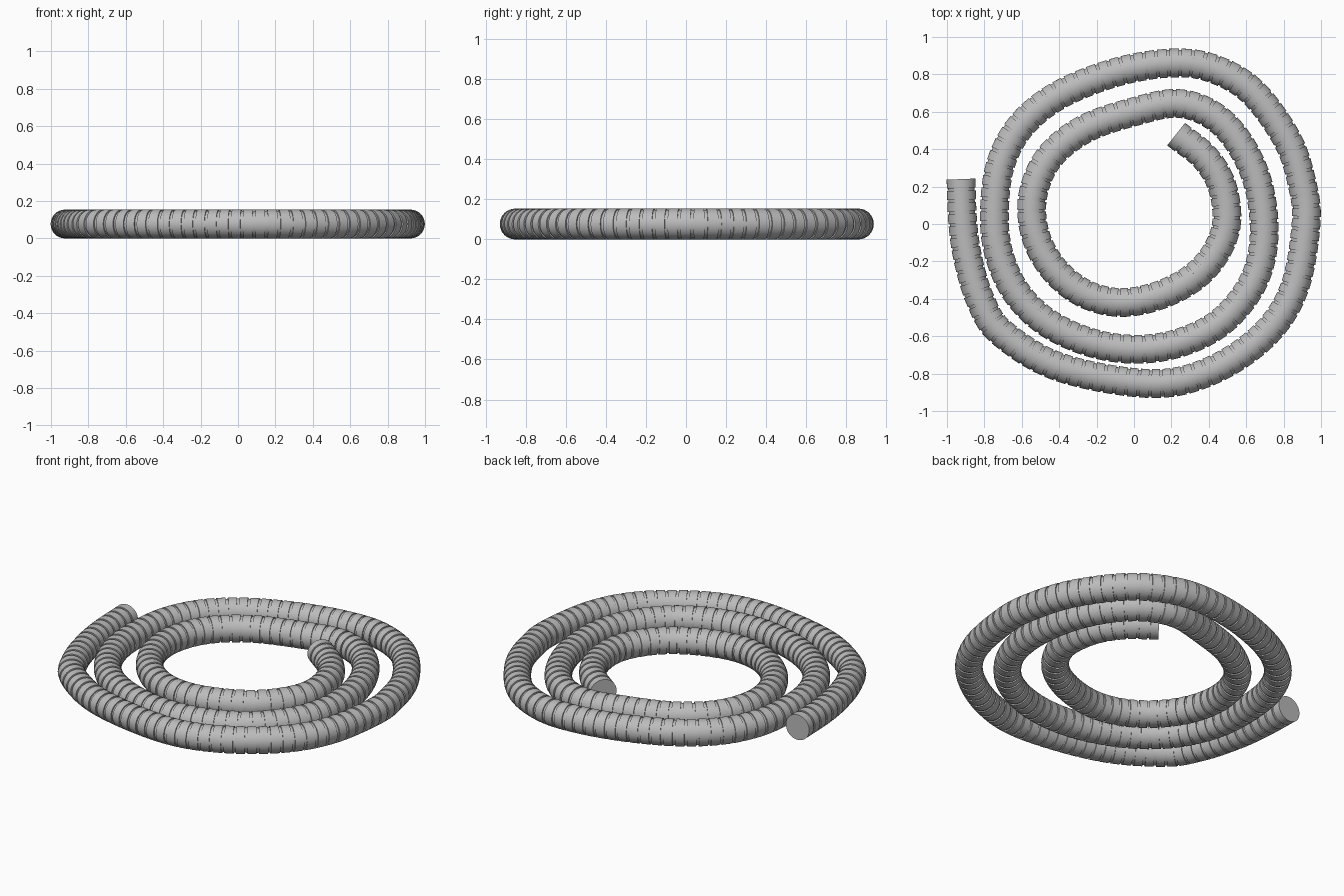
import bpy
import bmesh
import math
from mathutils import Vector

OUTER, GROOVE = 0.077, 0.070   # rib and groove radii
PITCH, BAND = 0.062, 0.048     # rib spacing and rib width
SIDES = 32

# Centreline of the coil, from the outer end to the inner end
PATH = [
    (-.925, .24), (-.915, 0), (-.885, -.2), (-.82, -.41), (-.71, -.58), (-.4, -.765), (.08, -.853),
    (.4, -.79), (.69, -.6), (.855, -.35), (.92, 0), (.9, .21), (.82, .45), (.63, .71),
    (.41, .835), (.19, .86), (-.1, .81), (-.4, .69), (-.6, .53), (-.71, .33), (-.745, .1),
    (-.73, -.13), (-.64, -.35), (-.475, -.52), (-.245, -.63), (0, -.67), (.245, -.635),
    (.47, -.52), (.635, -.315), (.695, -.08), (.67, .19), (.575, .415), (.43, .575),
    (.235, .645), (0, .6), (-.26, .51), (-.45, .36), (-.54, .16), (-.53, -.05),
    (-.43, -.24), (-.26, -.375), (-.05, -.42), (.19, -.36), (.38, -.23), (.49, -.03),
    (.475, .19), (.38, .355), (.225, .48),
]


def smooth_path(points, steps=24):
    """Catmull-Rom curve through the points."""
    pts = [Vector((x, y, OUTER)) for x, y in points]
    pts = [2 * pts[0] - pts[1]] + pts + [2 * pts[-1] - pts[-2]]
    result = []
    for a, b, c, d in zip(pts, pts[1:], pts[2:], pts[3:]):
        for i in range(steps):
            t = i / steps
            result.append(0.5 * (2 * b + (c - a) * t
                                 + (2 * a - 5 * b + 4 * c - d) * t ** 2
                                 + (3 * b - a - 3 * c + d) * t ** 3))
    result.append(pts[-2])
    return result


def make_sampler(line):
    """Return the length and a function giving point and direction at a distance."""
    dist = [0.0]
    for p, q in zip(line, line[1:]):
        dist.append(dist[-1] + (q - p).length)

    def position(s):
        s = min(max(s, 0.0), dist[-1])
        low, high = 0, len(dist) - 1
        while high - low > 1:
            mid = (low + high) // 2
            if dist[mid] <= s:
                low = mid
            else:
                high = mid
        return line[low].lerp(line[high], (s - dist[low]) / (dist[high] - dist[low]))

    def sample(s):
        direction = position(s + 0.01) - position(s - 0.01)
        return position(s), direction.normalized()

    return dist[-1], sample


def ring(bm, centre, direction, radius):
    side = direction.cross(Vector((0, 0, 1)))
    verts = []
    for i in range(SIDES):
        angle = math.tau * i / SIDES
        offset = side * math.cos(angle) + Vector((0, 0, math.sin(angle)))
        verts.append(bm.verts.new(centre + offset * radius))
    return verts


def build_hose():
    length, sample = make_sampler(smooth_path(PATH))
    count = round(length / PITCH)
    pitch = length / (count - 1 + BAND / PITCH)
    band = pitch * BAND / PITCH
    bm = bmesh.new()
    rings = []
    for i in range(count):
        start = i * pitch
        # Each rib, then the recessed groove that follows it
        profile = [(start, OUTER), (start + band, OUTER)]
        if i < count - 1:
            profile += [(start + band, GROOVE), (start + pitch, GROOVE)]
        for s, radius in profile:
            rings.append(ring(bm, *sample(s), radius))
    for a, b in zip(rings, rings[1:]):
        for i in range(SIDES):
            j = (i + 1) % SIDES
            bm.faces.new((a[i], a[j], b[j], b[i]))
    # Closed ends
    bm.faces.new(rings[0])
    bm.faces.new(rings[-1])
    bmesh.ops.recalc_face_normals(bm, faces=bm.faces)
    mesh = bpy.data.meshes.new("coiled_hose")
    bm.to_mesh(mesh)
    bm.free()
    hose = bpy.data.objects.new("coiled_hose", mesh)
    bpy.context.collection.objects.link(hose)
    return hose


def make_material(name, colour):
    mat = bpy.data.materials.new(name)
    mat.use_nodes = True
    mat.diffuse_color = colour
    mat.node_tree.nodes["Principled BSDF"].inputs["Base Color"].default_value = colour
    return mat


cube = bpy.data.objects.get("Cube")
if cube:
    bpy.data.objects.remove(cube, do_unlink=True)

hose = build_hose()
hose.data.materials.append(make_material("grey rubber", (0.5, 0.5, 0.5, 1)))
bpy.ops.object.select_all(action='DESELECT')
hose.select_set(True)
bpy.context.view_layer.objects.active = hose
bpy.ops.object.shade_smooth_by_angle(angle=math.radians(35))
